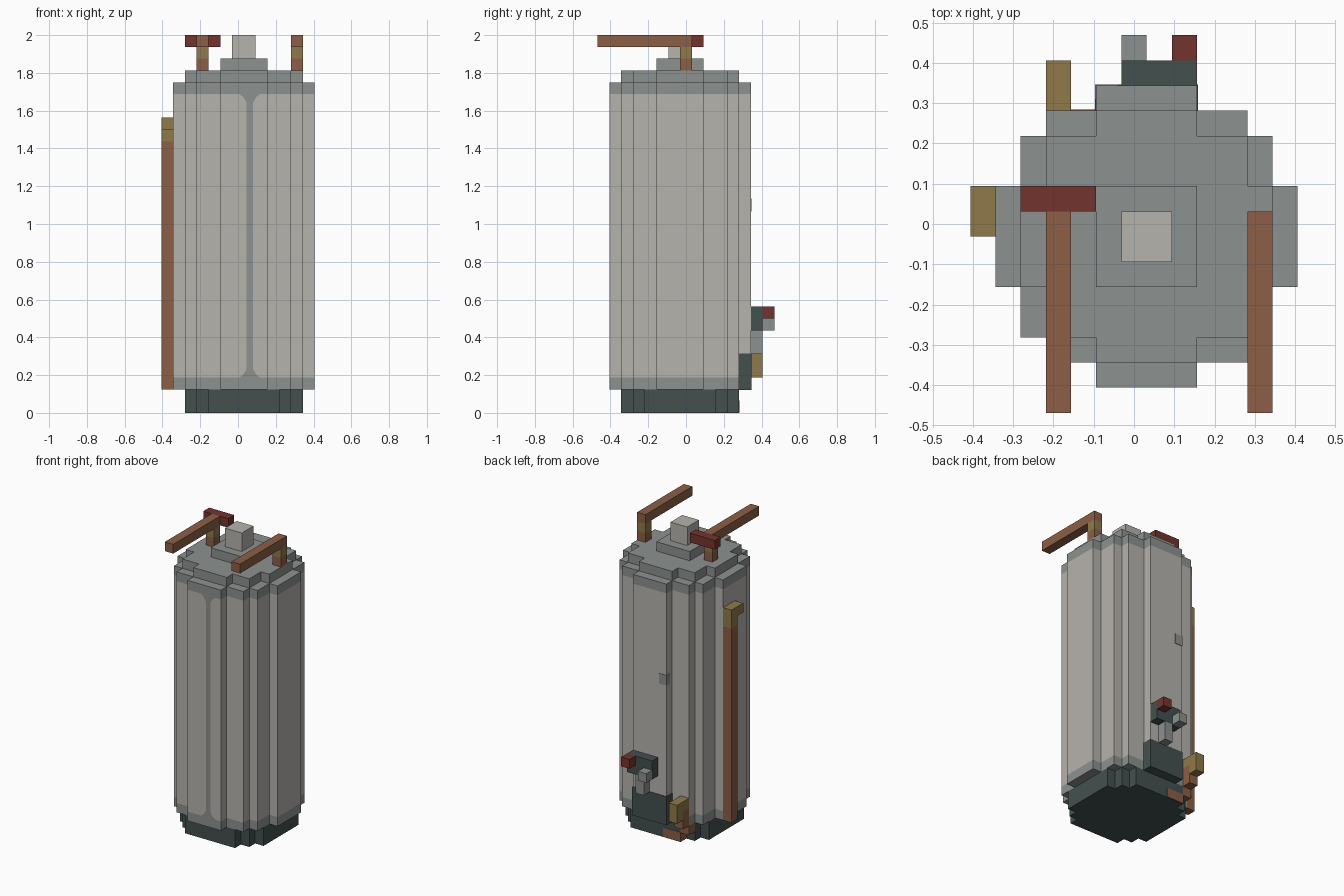
import bpy
import bmesh

U = 0.0625          # size of one block
SKIN = 0.003 / U    # how far inlaid parts stand proud

old = bpy.data.objects.get("Cube")
if old:
    bpy.data.objects.remove(old, do_unlink=True)


def linear(c):
    c /= 255
    return c / 12.92 if c <= 0.04045 else ((c + 0.055) / 1.055) ** 2.4


def material(name, r, g, b):
    m = bpy.data.materials.new(name)
    colour = (linear(r), linear(g), linear(b), 1)
    m.diffuse_color = colour
    m.use_nodes = True
    bsdf = next(n for n in m.node_tree.nodes if n.type == "BSDF_PRINCIPLED")
    bsdf.inputs["Base Color"].default_value = colour
    bsdf.inputs["Roughness"].default_value = 0.8
    return m


STEEL = material("steel grey", 140, 145, 143)
PALE = material("pale grey", 182, 179, 173)
DARK = material("dark slate", 67, 80, 79)
COPPER = material("copper", 140, 95, 70)
BRASS = material("brass", 143, 122, 74)
RED = material("dark red", 116, 52, 45)


def finish(name, bm, mats):
    bmesh.ops.recalc_face_normals(bm, faces=bm.faces)
    mesh = bpy.data.meshes.new(name)
    bm.to_mesh(mesh)
    bm.free()
    for m in mats:
        mesh.materials.append(m)
    obj = bpy.data.objects.new(name, mesh)
    bpy.context.collection.objects.link(obj)
    return obj


def box(name, xs, ys, zs, mat, grow=0.0):
    """Box between edges given in block units."""
    bm = bmesh.new()
    bmesh.ops.create_cube(bm, size=1)
    for v in bm.verts:
        for i, (lo, hi) in enumerate((xs, ys, zs)):
            v.co[i] = U * (hi + grow if v.co[i] > 0 else lo - grow)
    return finish(name, bm, [mat])


def stepped_drum(name, steps, levels, mats, slots):
    """Blocky round column: steps are (y reach, half width), one slot per level."""
    quarter = []
    for i, (y, w) in enumerate(steps):
        quarter.append((w, y))
        if i + 1 < len(steps):
            quarter.append((steps[i + 1][1], y))
    back = quarter[::-1]
    ring = (quarter + [(-x, y) for x, y in back]
            + [(-x, -y) for x, y in quarter] + [(x, -y) for x, y in back])
    bm = bmesh.new()
    loops = [[bm.verts.new(((x + 0.5) * U, (y - 0.5) * U, z * U)) for x, y in ring]
             for z in levels]
    for k, slot in enumerate(slots):
        for i in range(len(ring)):
            j = (i + 1) % len(ring)
            f = bm.faces.new((loops[k][i], loops[k][j], loops[k + 1][j], loops[k + 1][i]))
            f.material_index = slot
    bm.faces.new(loops[0][::-1]).material_index = slots[0]
    bm.faces.new(loops[-1]).material_index = slots[-1]
    return finish(name, bm, mats)


# Tank
stepped_drum("base", [(3, 5), (4, 4), (5, 3)], [0, 2], [DARK], [0])
stepped_drum("tank_body", [(2, 6), (4, 5), (5, 4), (6, 2)], [2, 3, 27, 28],
             [STEEL, PALE], [0, 1, 0])
stepped_drum("lid", [(2, 5), (4, 4), (5, 2)], [28, 29], [STEEL], [0])
box("upper_lid", (-1.5, 2.5), (-2.5, 1.5), (29, 30), STEEL)
box("vent", (-0.5, 1.5), (-1.5, 0.5), (30, 32), PALE)

# Front seam, flared at both ends
side = [(0.85, 3), (0.55, 3.25), (0.27, 3.7), (0.27, 26.3), (0.55, 26.75), (0.85, 27)]
outline = side + [(-x, z) for x, z in side[::-1]]
bm = bmesh.new()
seam = bm.faces.new([bm.verts.new(((x + 1) * U, -6.5 * U - 0.002, z * U)) for x, z in outline])
bmesh.ops.solidify(bm, geom=[seam], thickness=0.001)
finish("front_seam", bm, [STEEL])

# Worn patch on the back corner
box("worn_patch", (-1.5, -0.7), (5, 5.5), (17.1, 18.1), STEEL, SKIN)

# Top pipes: post with brass collar and a long arm
for label, x in (("right", -3.5), ("left", 4.5)):
    xs = (x, x + 1)
    box(label + "_pipe_post", xs, (-0.5, 0.5), (29, 30), COPPER)
    box(label + "_pipe_collar", xs, (-0.5, 0.5), (30, 31), BRASS)
    box(label + "_pipe_arm", xs, (-7.5, 0.5), (31, 32), COPPER)
box("top_valve_handle", (-4.5, -1.5), (0.5, 1.5), (31, 32), RED)

# Side pipe
box("side_pipe", (-6.5, -5.5), (0.5, 1.5), (2, 23), COPPER)
box("side_pipe_cap", (-6.5, -5.5), (0.5, 1.5), (23, 25), BRASS)
box("side_pipe_elbow", (-6.5, -5.5), (-0.5, 0.5), (24, 25), BRASS)

# Back control valve
box("valve_housing", (-1.5, 2.5), (4.5, 5.5), (2, 5), DARK, SKIN)
box("valve_stem", (0.5, 1.5), (5.5, 6.5), (5, 7), STEEL)
box("valve_body", (-0.5, 2.5), (5.5, 6.5), (7, 9), DARK)
box("valve_button", (1.5, 2.5), (6.5, 7.5), (8, 9), RED)
box("valve_outlet", (-0.5, 0.5), (6.5, 7.5), (7, 8), STEEL)

# Back drain
box("drain_spout", (-3.5, -2.5), (5.5, 6.5), (3, 5), BRASS)
box("drain_elbow", (-3.5, -2.5), (4.5, 5.5), (4, 5), BRASS)
box("drain_riser", (-3.5, -2.5), (4.5, 5.5), (2, 4), COPPER)
box("drain_joint", (-3.5, -2.5), (3.5, 4.5), (1, 2), COPPER)
box("drain_pipe", (-2.5, -0.5), (3.5, 4.5), (0.1, 1), COPPER, SKIN)
